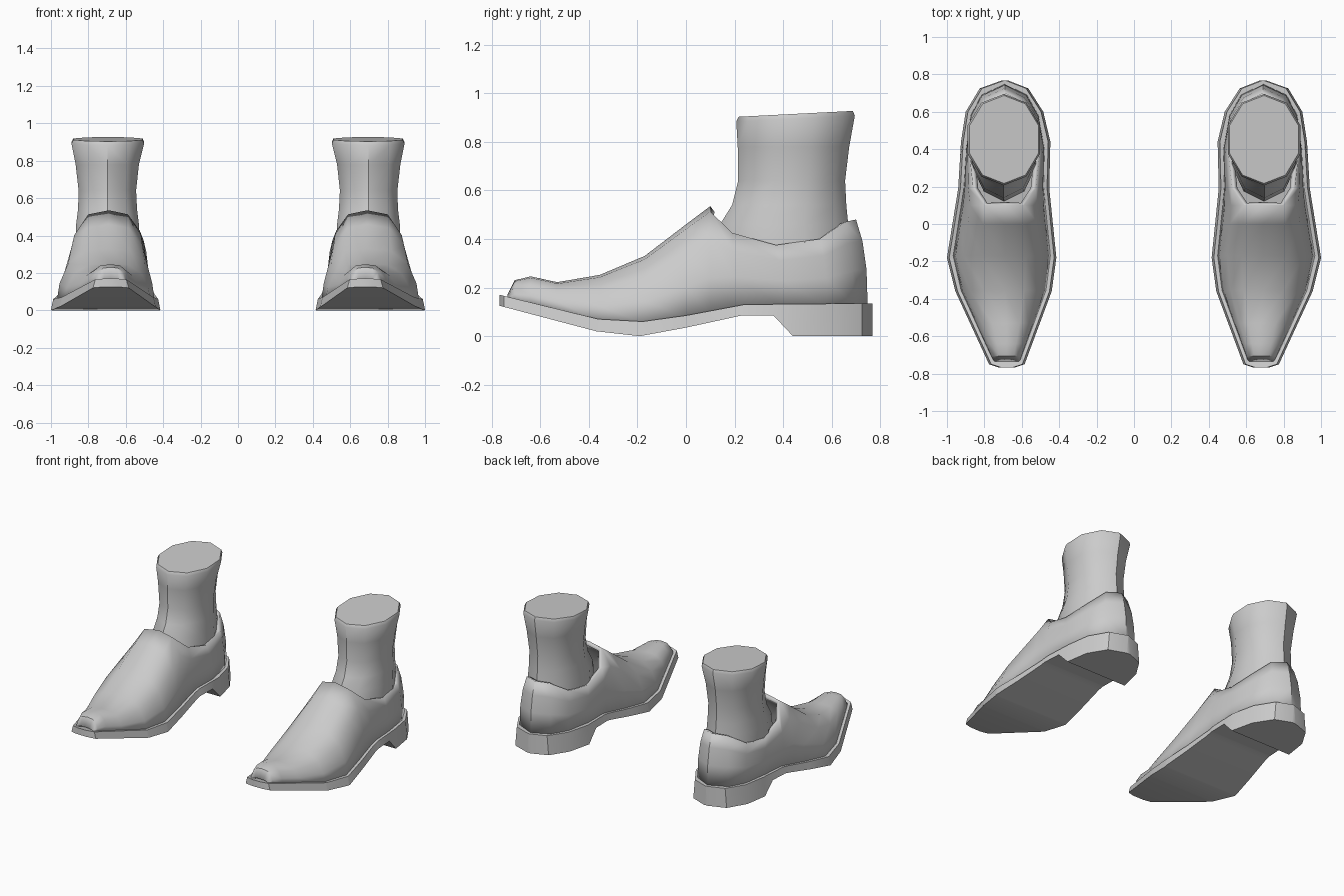
import bpy, bmesh, math

if "Cube" in bpy.data.objects:
    bpy.data.objects.remove(bpy.data.objects["Cube"])


def lerp(table, y, col=1):
    """Piecewise-linear lookup of a column in a table keyed by its first value."""
    if y <= table[0][0]:
        return table[0][col]
    for a, b in zip(table, table[1:]):
        if y <= b[0]:
            t = (y - a[0]) / (b[0] - a[0])
            return a[col] + (b[col] - a[col]) * t
    return table[-1][col]


def loft(bm, rows, closed=False, caps=False):
    """Bridge rows of points with quads."""
    vs = [[bm.verts.new(p) for p in r] for r in rows]
    n = len(vs[0])
    for a, b in zip(vs, vs[1:]):
        for i in range(n if closed else n - 1):
            j = (i + 1) % n
            bm.faces.new((a[i], a[j], b[j], b[i]))
    if caps:
        bm.faces.new(vs[0])
        bm.faces.new(vs[-1][::-1])


def finish(bm, name, angle, thickness=0):
    bmesh.ops.remove_doubles(bm, verts=bm.verts, dist=0.0005)
    bmesh.ops.recalc_face_normals(bm, faces=bm.faces)
    if sum(f.normal.z * f.calc_area() for f in bm.faces) < -0.01:
        bmesh.ops.reverse_faces(bm, faces=bm.faces)
    me = bpy.data.meshes.new(name)
    bm.to_mesh(me)
    bm.free()
    ob = bpy.data.objects.new(name, me)
    bpy.context.collection.objects.link(ob)
    bpy.ops.object.select_all(action='DESELECT')
    ob.select_set(True)
    bpy.context.view_layer.objects.active = ob
    bpy.ops.object.shade_smooth_by_angle(angle=math.radians(angle))
    if thickness:
        s = ob.modifiers.new("thickness", 'SOLIDIFY')
        s.thickness, s.offset = thickness, -1
    ob.modifiers.new("other_foot", 'MIRROR').use_mirror_merge = False
    return ob


# Footprint (y, inner x, outer x) and heights (y, z) of the sole
FOOT = [(-.768, .64, .72), (-.75, .585, .775), (-.36, .44, .955), (-.18, .415, 1.0),
        (.19, .453, .94), (.44, .447, .925), (.6, .485, .90), (.725, .565, .825), (.768, .675, .705)]
TOP = [(-.768, .17), (-.36, .07), (-.18, .06), (0, .085), (.24, .13), (.768, .135)]
BOTTOM = [(-.768, .125), (-.37, .02), (-.19, 0), (0, .035), (.23, .085), (.36, .085), (.44, 0), (.768, 0)]

# Sole with heel block
bm = bmesh.new()
rows = []
for y in sorted({r[0] for t in (FOOT, TOP, BOTTOM) for r in t}):
    xi, xo = lerp(FOOT, y, 1), lerp(FOOT, y, 2)
    zb, zt, e = lerp(BOTTOM, y), lerp(TOP, y), .012
    rows.append([(xi, y, zb), (xo, y, zb), (xo - e, y, zt), (xi + e, y, zt)])
loft(bm, rows, True, True)
finish(bm, "sole", 35)

# Shoe upper: arched sections over the toes and instep
RIDGE = [(-.735, .172), (-.705, .23), (-.64, .246), (-.53, .222), (-.355, .252), (-.17, .33), (0, .46), (.1, .535)]
ARCH = [(1, 0), (.95, .33), (.79, .7), (.47, .95), (0, 1)]


def base(y):
    return lerp(FOOT, y, 1) + .03, lerp(FOOT, y, 2) - .03


def section(y, ztop):
    xi, xo = base(y)
    xc, zb = (.68 if y < -.5 else .69), lerp(TOP, y) - .01
    side = lambda x: [(xc + (x - xc) * w, y, zb + (ztop - zb) * h) for w, h in ARCH]
    return side(xi) + side(xo)[-2::-1]


bm = bmesh.new()
rows = [section(y, z) for y, z in RIDGE]
loft(bm, rows)

# Shoe upper: wall around the heel, each station is base y and rim (x in, x out, y, z)
WALL = [(.2, .525, .86, .19, .425), (.4, .505, .88, .37, .375), (.58, .525, .86, .55, .40), (.69, .60, .785, .655, .47)]
STEPS = [(0, 0), (.1, .42), (.45, .75), (1, 1)]


def column(x, y, rx, ry, rz):
    zb = lerp(TOP, y) - .01
    return [(x + (rx - x) * f, y + (ry - y) * f, zb + (rz - zb) * h) for f, h in STEPS]


inner = [column(base(y)[0], y, ri, ry, rz) for y, ri, ro, ry, rz in WALL]
outer = [column(base(y)[1], y, ro, ry, rz) for y, ri, ro, ry, rz in WALL]
back = column(.69, .748, .69, .70, .48)
last = rows[-1]
loft(bm, [last[:4]] + inner + [back] + outer[::-1] + [last[:-5:-1]])
finish(bm, "shoe_upper", 40, .03)

# Sock and ankle: rings of (z, front y, back y, inner x, outer x)
RINGS = [(.30, .12, .69, .52, .87), (.46, .14, .668, .53, .865), (.54, .19, .66, .54, .855), (.64, .215, .655, .545, .852),
         (.78, .213, .672, .53, .868), (.895, .207, .695, .502, .89), (.915, .217, .687, .51, .88)]
bm = bmesh.new()
rows = []
for z, yf, yb, xi, xo in RINGS:
    tilt = .012 if z > .85 else 0
    rows.append([((xi + xo) / 2 + (xo - xi) / 1.9 * math.sin(a), (yf + yb) / 2 - (yb - yf) / 2 * math.cos(a),
                  z - tilt * math.cos(a)) for a in (math.tau * i / 10 for i in range(10))])
loft(bm, rows, True, True)
finish(bm, "sock", 40)
